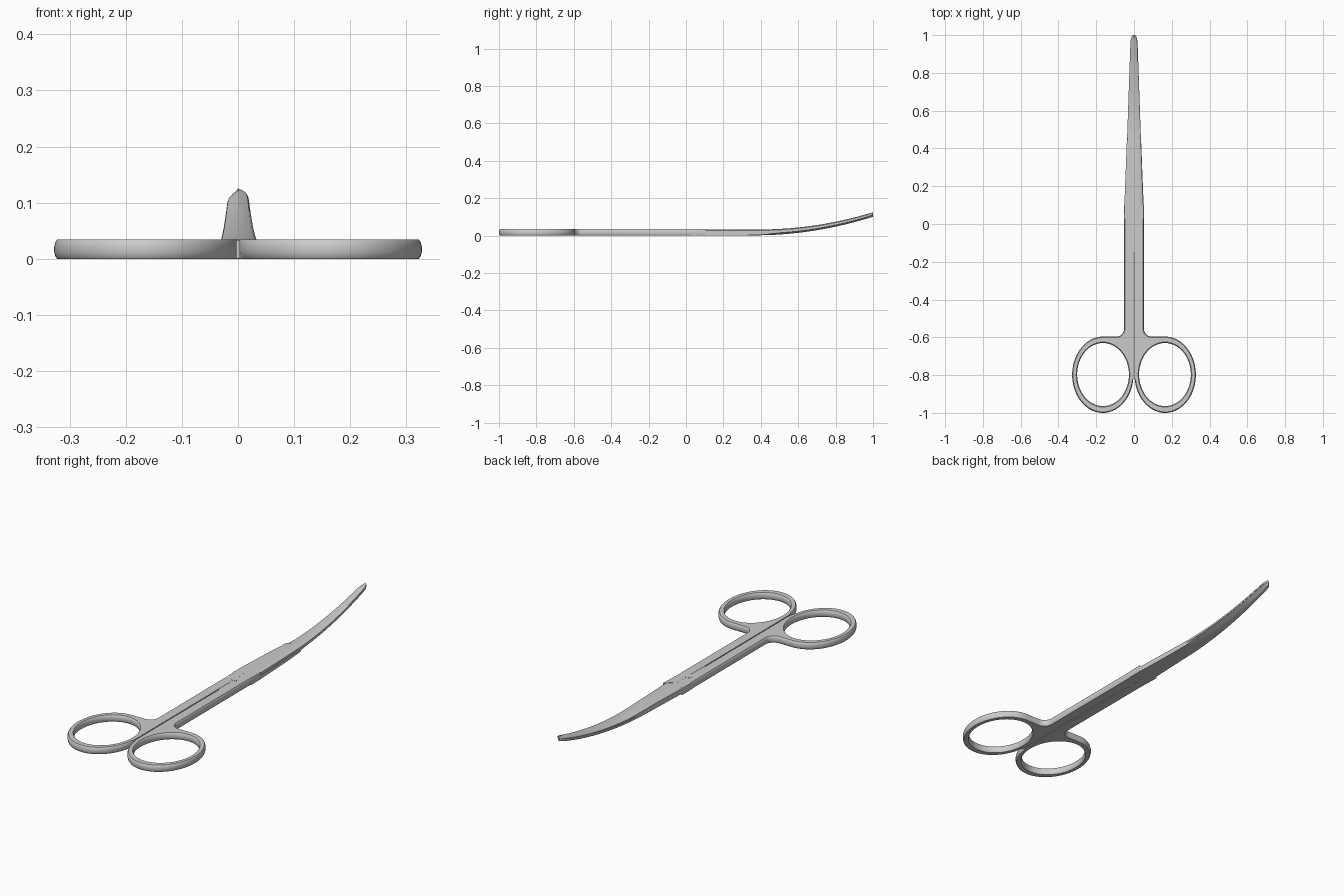
import bpy, bmesh, math

if "Cube" in bpy.data.objects:
    bpy.data.objects.remove(bpy.data.objects["Cube"])

T = 0.034          # full thickness
MID = T / 2


def finish(name, bm, angle=35):
    bmesh.ops.recalc_face_normals(bm, faces=bm.faces[:])
    me = bpy.data.meshes.new(name)
    bm.to_mesh(me)
    bm.free()
    ob = bpy.data.objects.new(name, me)
    bpy.context.collection.objects.link(ob)
    bpy.ops.object.select_all(action='DESELECT')
    ob.select_set(True)
    bpy.context.view_layer.objects.active = ob
    bpy.ops.object.shade_smooth_by_angle(angle=math.radians(angle))
    return ob


def arc(cx, cy, rx, ry, a0, a1, n):
    return [(cx + rx * math.cos(math.radians(a0 + (a1 - a0) * i / n)),
             cy + ry * math.sin(math.radians(a0 + (a1 - a0) * i / n))) for i in range(n + 1)]


def inset(loop, d):
    # move each point inwards along its averaged normal; the gap side stays straight
    out = []
    n = len(loop)
    for i, (x, y) in enumerate(loop):
        ax, ay = loop[i - 1]
        bx, by = loop[(i + 1) % n]
        tx, ty = bx - ax, by - ay
        k = math.hypot(tx, ty)
        if x < 0.004 or y > 0.05:
            out.append((x, y))
        else:
            out.append((x - ty / k * d, y + tx / k * d))
    return out


def lerp_table(table, y):
    for (y0, v0), (y1, v1) in zip(table, table[1:]):
        if y <= y1:
            return v0 + (v1 - v0) * max(0, (y - y0) / (y1 - y0))
    return table[-1][1]


# Finger ring and shank as one outline with a hole and rounded sides
outer = arc(0.165, -0.798, 0.1625, 0.202, 180, 450, 54)
outer += arc(0.093, -0.556, 0.04, 0.04, -90, -180, 8)
outer += [(0.053, 0.0), (0.052, 0.105), (0.0025, 0.065)]
hole = arc(0.164, -0.797, 0.137, 0.167, 360, 0, 64)[:-1]
PROFILE = [(0.005, 0), (0.002, 0.004), (0, 0.012), (0, 0.022), (0.002, 0.03), (0.005, T)]


def handle(name, s):
    bm = bmesh.new()
    caps = [[], []]
    for loop in (outer, hole):
        rings = [[bm.verts.new((s * x, y, z)) for x, y in inset(loop, d)] for d, z in PROFILE]
        n = len(loop)
        for a, b in zip(rings, rings[1:]):
            for i in range(n):
                j = (i + 1) % n
                bm.faces.new((a[i], a[j], b[j], b[i]))
        for k, r in ((0, rings[0]), (1, rings[-1])):
            caps[k] += [bm.edges.get((r[i], r[(i + 1) % n])) for i in range(n)]
    for edges in caps:
        bmesh.ops.triangle_fill(bm, edges=edges, use_beauty=True)
    return finish(name, bm)


# Blade: flat inner face, thick spine on one side, thin cutting edge on the other
STATIONS = [0.03, 0.1, 0.2, 0.3, 0.38, 0.435, 0.45, 0.5, 0.55, 0.6, 0.65, 0.7, 0.75, 0.8,
            0.85, 0.9, 0.94, 0.965, 0.98, 0.99, 0.996, 1.0]
SPINE = [(0.03, 0.049), (0.1, 0.048), (0.44, 0.037), (0.96, 0.019), (0.98, 0.0165),
         (0.99, 0.013), (0.996, 0.009), (1.0, 0.003)]
EDGE = [(0.03, 0.052), (0.1, 0.051), (0.435, 0.038), (0.45, 0.034), (0.96, 0.018),
        (0.98, 0.015), (0.99, 0.012), (0.996, 0.008), (1.0, 0.003)]
EDGE_T = [(0.03, 0.017), (0.3, 0.016), (0.435, 0.012), (0.46, 0.006), (1.0, 0.003)]
TOP_T = [(0.03, 0.0168), (0.4, 0.0155), (1.0, 0.012)]


def blade(name, s):
    bm = bmesh.new()
    rings = []
    for y in STATIONS:
        r, l = lerp_table(SPINE, y), lerp_table(EDGE, y)
        te, tt = lerp_table(EDGE_T, y), lerp_table(TOP_T, y)
        lift = 0.096 * max(0, (y - 0.38) / 0.62) ** 2
        section = [(-l, 0), (-l, te), (0, tt), (r * 0.6, tt - 0.0005),
                   (r * 0.88, tt - 0.002), (r, tt - 0.005), (r, 0)]
        rings.append([bm.verts.new((s * x, y, MID + lift + s * z)) for x, z in section])
    n = len(rings[0])
    for a, b in zip(rings, rings[1:]):
        for i in range(n):
            j = (i + 1) % n
            bm.faces.new((a[i], a[j], b[j], b[i]))
    bm.faces.new(rings[0])
    bm.faces.new(rings[-1])
    return finish(name, bm, 25)


handle("right_handle", 1)
handle("left_handle", -1)
blade("upper_blade", 1)
blade("lower_blade", -1)

# Crossing joint that closes the gap around the pivot
bm = bmesh.new()
bmesh.ops.create_cube(bm, size=1)
for v in bm.verts:
    v.co = (v.co.x * 0.02, v.co.y * 0.2 - 0.05, v.co.z * 0.0325 + MID)
finish("pivot_joint", bm)

# Flush pivot screw
bm = bmesh.new()
bmesh.ops.create_cone(bm, cap_ends=True, segments=32, radius1=0.018, radius2=0.018, depth=T + 0.0004)
for v in bm.verts:
    v.co.y -= 0.02
    v.co.z += MID + 0.0002
finish("pivot_screw", bm)
